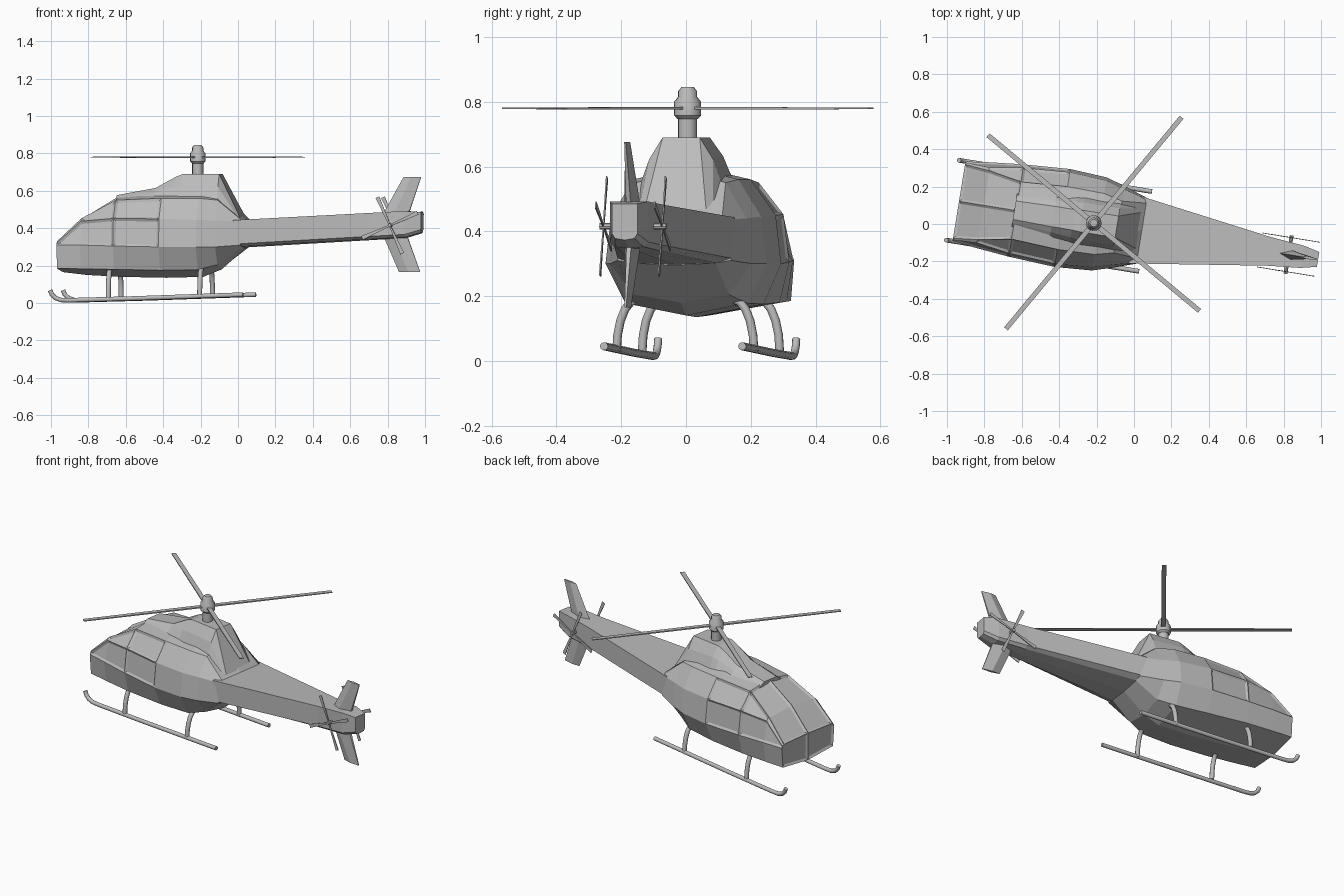
import bpy, bmesh
from math import cos, sin, pi, radians
from mathutils import Matrix, Vector

cube = bpy.data.objects.get("Cube")
if cube:
    bpy.data.objects.remove(cube, do_unlink=True)

grey = bpy.data.materials.new("plain_grey")
grey.use_nodes = True
COLOUR = (0.5, 0.5, 0.5, 1)
grey.diffuse_color = COLOUR
grey.node_tree.nodes["Principled BSDF"].inputs["Base Color"].default_value = COLOUR

# Aircraft frame: x runs from nose to tail, origin under the rotor mast
FRAME = Matrix.Translation((-0.215, 0.005, 0)) @ Matrix.Rotation(radians(-9.2), 4, 'Z')
SIDES = (("front_side", -1), ("back_side", 1))


def finish(name, bm, smooth=False):
    bmesh.ops.recalc_face_normals(bm, faces=bm.faces)
    mesh = bpy.data.meshes.new(name)
    bm.to_mesh(mesh)
    bm.free()
    mesh.transform(FRAME)
    mesh.materials.append(grey)
    ob = bpy.data.objects.new(name, mesh)
    bpy.context.collection.objects.link(ob)
    if smooth:
        bpy.ops.object.select_all(action='DESELECT')
        ob.select_set(True)
        bpy.context.view_layer.objects.active = ob
        bpy.ops.object.shade_smooth_by_angle(angle=radians(40))
    return ob


def loft(stations):
    """Skin mirrored half sections: each is x, then (y, z) from top centre to bottom centre."""
    bm = bmesh.new()
    rings = []
    for x, half in stations:
        full = half + [(-y, z) for y, z in half[-2:0:-1]]
        rings.append([bm.verts.new((x, y, z)) for y, z in full])
    n = len(rings[0])
    spans = [[bm.faces.new((a[i], a[(i + 1) % n], b[(i + 1) % n], b[i])) for i in range(n)]
             for a, b in zip(rings, rings[1:])]
    h = n // 2
    caps = [bm.faces.new(r[:h + 1]) for r in (rings[0], rings[-1])]
    caps += [bm.faces.new(r[h:] + r[:1]) for r in (rings[0], rings[-1])]
    return bm, spans, caps


def prism(name, outline, thickness, mat=Matrix()):
    """Flat plate with its outline in x-z, centred on y = 0."""
    bm = bmesh.new()
    face = bm.faces.new([bm.verts.new((x, -thickness / 2, z)) for x, z in outline])
    ext = bmesh.ops.extrude_face_region(bm, geom=[face])
    moved = [g for g in ext["geom"] if isinstance(g, bmesh.types.BMVert)]
    bmesh.ops.translate(bm, vec=(0, thickness, 0), verts=moved)
    bm.transform(mat)
    return finish(name, bm)


def lathe(name, profile, sides=12, mat=Matrix()):
    bm = bmesh.new()
    rings = [[bm.verts.new((r * cos(2 * pi * i / sides), r * sin(2 * pi * i / sides), z))
              for i in range(sides)] for r, z in profile]
    for a, b in zip(rings, rings[1:]):
        for i in range(sides):
            j = (i + 1) % sides
            bm.faces.new((a[i], a[j], b[j], b[i]))
    bm.faces.new(rings[0])
    bm.faces.new(rings[-1])
    bm.transform(mat)
    return finish(name, bm, True)


def tube(name, points, radius, sides=10):
    """Round bar swept along a path that stays close to one plane."""
    bm = bmesh.new()
    pts = [Vector(p) for p in points]
    rings = []
    for i, p in enumerate(pts):
        d = (pts[min(i + 1, len(pts) - 1)] - pts[max(i - 1, 0)]).normalized()
        side = Vector((0, 1, 0)) if abs(d.x) > 0.3 else Vector((1, 0, 0))
        up = d.cross(side).normalized()
        side = up.cross(d)
        rings.append([bm.verts.new(p + radius * (side * cos(2 * pi * k / sides)
                                                 + up * sin(2 * pi * k / sides)))
                      for k in range(sides)])
    for a, b in zip(rings, rings[1:]):
        for k in range(sides):
            j = (k + 1) % sides
            bm.faces.new((a[k], a[j], b[j], b[k]))
    bm.faces.new(rings[0])
    bm.faces.new(rings[-1])
    return finish(name, bm, True)


# Cabin: roof centre, roof edge, window sill, waist, belly edge, belly centre
cabin = [
    (-0.73, [(0, .335), (.2, .33), (.21, .322), (.215, .31), (.205, .185), (0, .165)]),
    (-0.60, [(0, .467), (.187, .453), (.205, .437), (.232, .31), (.213, .183), (0, .15)]),
    (-0.42, [(0, .575), (.155, .55), (.232, .452), (.25, .305), (.22, .18), (0, .14)]),
    (-0.17, [(0, .6), (.17, .56), (.248, .45), (.265, .3), (.21, .175), (0, .135)]),
    (0.03, [(0, .6), (.165, .56), (.235, .445), (.252, .3), (.19, .178), (0, .14)]),
    (0.13, [(0, .59), (.14, .55), (.205, .44), (.222, .3), (.15, .205), (0, .18)]),
    (0.26, [(0, .445), (.15, .445), (.172, .435), (.178, .31), (.13, .302), (0, .295)]),
]
bm, spans, caps = loft(cabin)
panes = [caps[0:1], caps[2:3]]
for roof, upper, lower in ((0, 1, 2), (9, 8, 7)):
    panes += [[spans[0][roof], spans[1][roof]], [spans[1][upper]], [spans[2][upper]],
              [spans[0][lower], spans[1][lower]], [spans[2][lower]]]
bmesh.ops.recalc_face_normals(bm, faces=bm.faces)
for pane in panes:
    bmesh.ops.inset_region(bm, faces=pane, thickness=0.013, depth=-0.008, use_even_offset=True)
finish("cabin", bm)

# Engine cowl on the roof
cowl = [(x, [(0, t), (w, t), (m, t - (t - b) * .45), (s, b), (0, b)]) for x, t, w, m, s, b in (
    (-.43, .577, .05, .07, .09, .55), (-.22, .615, .055, .085, .115, .56),
    (-.11, .675, .055, .095, .125, .56), (-.07, .69, .058, .1, .13, .56),
    (.125, .69, .058, .1, .13, .54), (.25, .447, .1, .12, .13, .42))]
finish("engine_cowl", loft(cowl)[0])

# Tail boom
boom = [(x, [(0, t), (w, t), (w, b + .015), (w * .75, b), (0, b - .005)]) for x, w, t, b in (
    (.22, .183, .443, .3), (.95, .077, .482, .342), (1.13, .06, .492, .352), (1.215, .04, .485, .378))]
finish("tail_boom", loft(boom)[0])

# Tail fins: wedges that thin towards the tip
for name, base, tip, root in (("upper_fin", (1.0, 1.14), (1.115, 1.21), (.47, .675)),
                              ("lower_fin", (1.0, 1.13), (1.09, 1.205), (.37, .165))):
    bm = bmesh.new()
    rings = []
    for (a, b), z, half in ((base, root[0], .026), (tip, root[1], .008)):
        mid = a + (b - a) * .45
        rings.append([bm.verts.new(p) for p in
                      ((a, 0, z), (mid, half, z), (b, half * .3, z), (b, -half * .3, z), (mid, -half, z))])
    for i in range(5):
        j = (i + 1) % 5
        bm.faces.new((rings[0][i], rings[0][j], rings[1][j], rings[1][i]))
    for ring in rings:
        bm.faces.new(ring)
    finish(name, bm)

# Main rotor
lathe("rotor_mast", [(.03, .66), (.03, .755)])
lathe("rotor_hub", [(.032, .747), (.042, .757), (.042, .8), (.03, .815), (.03, .832), (.02, .845)])
for k in range(4):
    turn = Matrix.Rotation(radians(59.5 + 90 * k), 4, 'Z')
    prism(f"rotor_blade_{k + 1}", [(.03, .776), (.735, .777), (.735, .782), (.03, .784)], .026, turn)

# Tail rotors, one on each side of the boom
for side, s in SIDES:
    place = Matrix.Translation((1.055, s * .092, .415))
    lathe(side + "_tail_rotor_hub", [(.01, -.03), (.01, .012)], 8,
          place @ Matrix.Rotation(-s * pi / 2, 4, 'X'))
    for k in range(4):
        spin = Matrix.Rotation(radians(-24 + 90 * k), 4, 'Y')
        prism(f"{side}_tail_rotor_blade_{k + 1}", [(0, -.004), (.165, -.011), (.165, .011), (0, .004)],
              .004, place @ spin)

# Landing skids and their struts
for side, s in SIDES:
    y = s * .216
    tube(side + "_skid", [(-.765, y, .068), (-.755, y, .045), (-.735, y, .026), (-.705, y, .016),
                          (-.66, y, .015), (-.3, y, .025), (.28, y, .045)], .0125)
    for name, x in (("nose", -.45), ("tail", .045)):
        arc = [(x, s * (.15 + .065 * sin(t * pi / 10)), .19 - .16 * (1 - cos(t * pi / 10)))
               for t in range(6)]
        tube(f"{side}_{name}_strut", arc, .0135)
